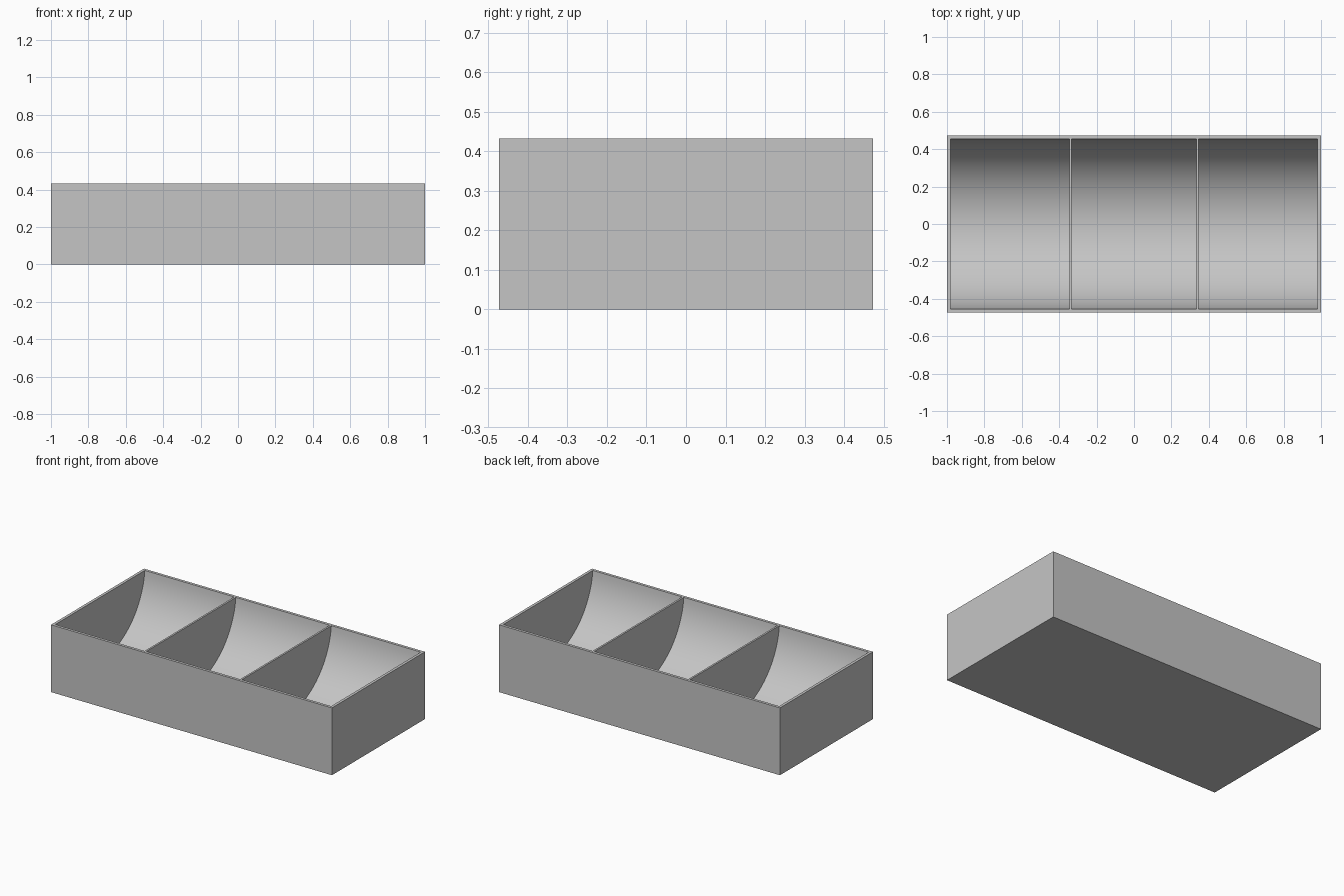
import bpy, bmesh, math

if "Cube" in bpy.data.objects:
    bpy.data.objects.remove(bpy.data.objects["Cube"], do_unlink=True)

LENGTH, DEPTH, HEIGHT = 2.0, 0.946, 0.433
WALL, FLOOR, DIVIDER = 0.018, 0.02, 0.012
DIVIDER_X = 0.34
ARC_STEPS = 48

grey = bpy.data.materials.new("light_grey")
grey.use_nodes = True
grey.diffuse_color = (0.56, 0.56, 0.56, 1)
grey.node_tree.nodes["Principled BSDF"].inputs["Base Color"].default_value = grey.diffuse_color


def add_object(name, bm):
    bmesh.ops.recalc_face_normals(bm, faces=bm.faces)
    mesh = bpy.data.meshes.new(name)
    bm.to_mesh(mesh)
    bm.free()
    mesh.materials.append(grey)
    obj = bpy.data.objects.new(name, mesh)
    bpy.context.collection.objects.link(obj)
    return obj


def scoop_cutter(name, x0, x1):
    """Round-bottomed pocket: an arc in the YZ plane, extruded along X."""
    half = DEPTH / 2 - WALL
    drop = HEIGHT - FLOOR
    radius = (half ** 2 + drop ** 2) / (2 * drop)
    centre_z = FLOOR + radius
    sweep = math.asin(half / radius)
    bm = bmesh.new()
    profile = []
    for i in range(ARC_STEPS + 1):
        a = sweep * (2 * i / ARC_STEPS - 1)
        profile.append((radius * math.sin(a), centre_z - radius * math.cos(a)))
    # carry the pocket past the rim for a clean cut
    profile += [(half, HEIGHT + 0.1), (-half, HEIGHT + 0.1)]
    face = bm.faces.new([bm.verts.new((x0, y, z)) for y, z in profile])
    new = bmesh.ops.extrude_face_region(bm, geom=[face])["geom"]
    moved = [v for v in new if isinstance(v, bmesh.types.BMVert)]
    bmesh.ops.translate(bm, verts=moved, vec=(x1 - x0, 0, 0))
    cutter = add_object(name, bm)
    cutter.hide_render = True
    return cutter


# Solid outer block
bm = bmesh.new()
bmesh.ops.create_cube(bm, size=1)
bmesh.ops.scale(bm, verts=bm.verts, vec=(LENGTH, DEPTH, HEIGHT))
bmesh.ops.translate(bm, verts=bm.verts, vec=(0, 0, HEIGHT / 2))
tray = add_object("compartment_tray", bm)
bpy.context.view_layer.objects.active = tray
tray.select_set(True)

# Three scooped compartments, leaving thin dividers between them
end, gap = LENGTH / 2 - WALL, DIVIDER / 2
spans = [(-end, -DIVIDER_X - gap),
         (-DIVIDER_X + gap, DIVIDER_X - gap),
         (DIVIDER_X + gap, end)]
for x0, x1 in spans:
    cutter = scoop_cutter("scoop_cutter", x0, x1)
    mod = tray.modifiers.new("scoop", "BOOLEAN")
    mod.operation = "DIFFERENCE"
    mod.solver = "EXACT"
    mod.object = cutter
    bpy.ops.object.modifier_apply(modifier=mod.name)
    bpy.data.objects.remove(cutter, do_unlink=True)

# Smooth scoops, crisp rims
bpy.ops.object.shade_smooth_by_angle(angle=math.radians(30))
